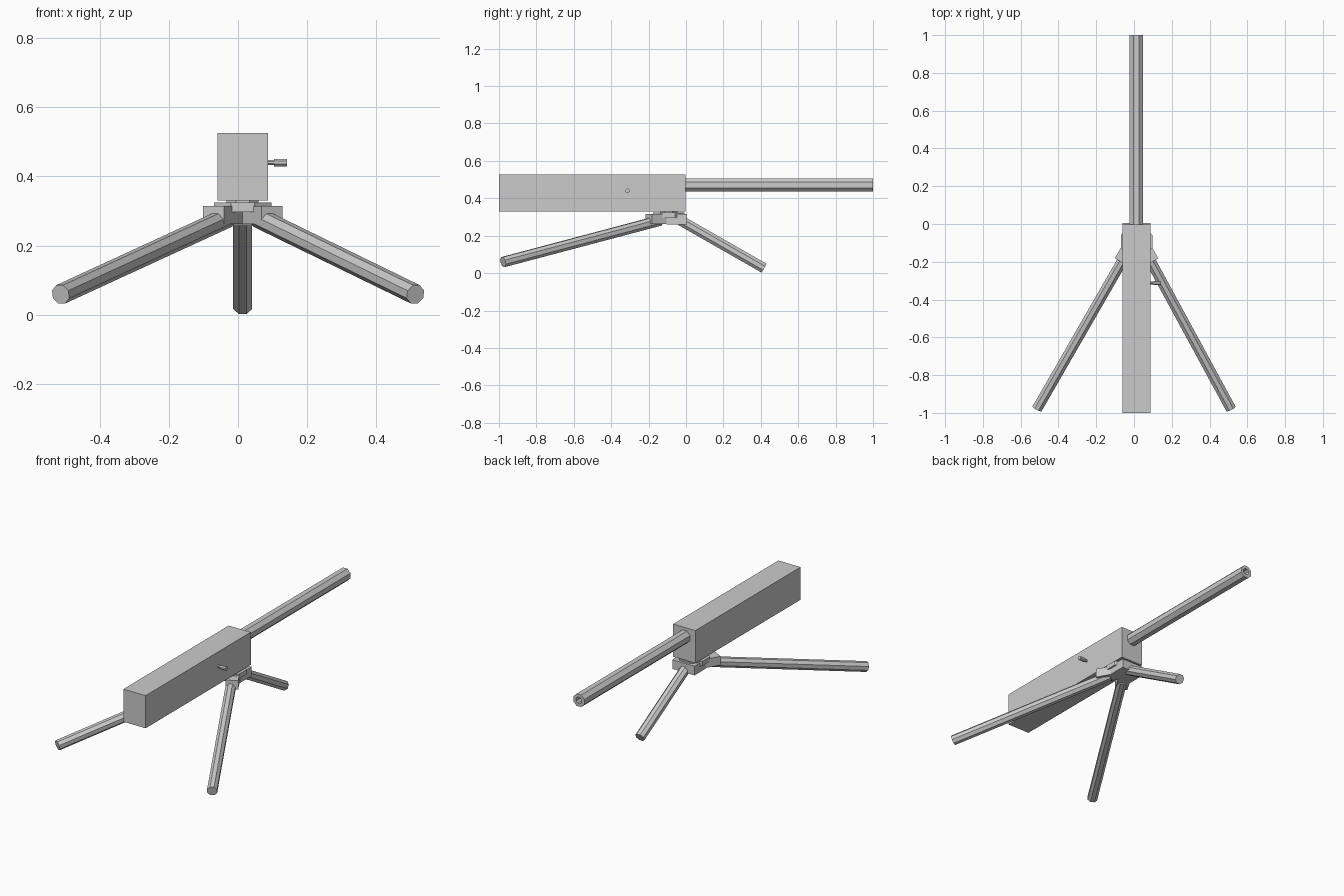
import bpy, bmesh, math
from mathutils import Vector, Matrix

if "Cube" in bpy.data.objects:
    bpy.data.objects.remove(bpy.data.objects["Cube"])

CX = 0.0135  # centre line of the gun body


def finish(name, bm):
    bmesh.ops.recalc_face_normals(bm, faces=bm.faces)
    mesh = bpy.data.meshes.new(name)
    bm.to_mesh(mesh)
    bm.free()
    obj = bpy.data.objects.new(name, mesh)
    bpy.context.collection.objects.link(obj)
    return obj


def box(name, lo, hi):
    lo, hi = Vector(lo), Vector(hi)
    bm = bmesh.new()
    bmesh.ops.create_cube(bm, size=1, matrix=Matrix.Translation((lo + hi) / 2)
                          @ Matrix.Diagonal((*(hi - lo), 1)))
    return finish(name, bm)


def rod(name, start, end, radius, sides=8, bore=0.0):
    """Faceted rod with flats facing up and sideways; bore is the hole radius at the end."""
    start, end = Vector(start), Vector(end)
    axis = (end - start).normalized()
    up = Vector((0, 0, 1)) if abs(axis.z) < 0.9 else Vector((0, 1, 0))
    u = axis.cross(up).normalized()
    v = u.cross(axis)

    def ring(centre, r):
        angles = [(i + 0.5) * math.tau / sides for i in range(sides)]
        return [bm.verts.new(centre + r * (math.cos(a) * u + math.sin(a) * v)) for a in angles]

    bm = bmesh.new()
    rings = [ring(start, radius), ring(end, radius)]
    if bore:
        rings += [ring(end, bore), ring(start + axis * 0.05, bore)]
    for a, b in zip(rings, rings[1:]):
        for i in range(sides):
            j = (i + 1) % sides
            bm.faces.new((a[i], a[j], b[j], b[i]))
    bm.faces.new(rings[0])
    bm.faces.new(rings[-1])
    return finish(name, bm)


# Receiver and hollow barrel
box("receiver", (-0.06, -1.0, 0.33), (0.087, -0.003, 0.526))
rod("barrel", (0.011, -0.02, 0.471), (0.011, 1.0, 0.471), 0.039, bore=0.02)

# Cocking handle on the right side
rod("handle_stem", (0.08, -0.312, 0.44), (0.106, -0.312, 0.44), 0.008)
rod("handle_knob", (0.104, -0.312, 0.44), (0.142, -0.312, 0.44), 0.012)

# Tripod head with swivel plate and pin
box("tripod_head", (-0.06, -0.105, 0.26), (0.087, 0.005, 0.315))
rod("swivel_plate", (CX, -0.092, 0.297), (CX, -0.092, 0.324), 0.09)
rod("swivel_pin", (CX, -0.092, 0.30), (CX, -0.092, 0.335), 0.05)

# Rear sockets of the head and the two rear legs
for side, label in ((-1, "left"), (1, "right")):
    socket = box(f"{label}_socket", (-0.035, -0.12, 0.262), (0.035, 0.03, 0.315))
    socket.data.transform(Matrix.Translation((CX + side * 0.025, -0.095, 0))
                          @ Matrix.Rotation(side * math.radians(30), 4, 'Z'))
    rod(f"rear_{label}_leg", (CX + side * 0.044, -0.14, 0.281),
        (side * 0.513, -0.978, 0.059), 0.0295)

# Front leg
rod("front_leg", (CX, -0.03, 0.282), (CX, 0.418, 0.026), 0.0295)
